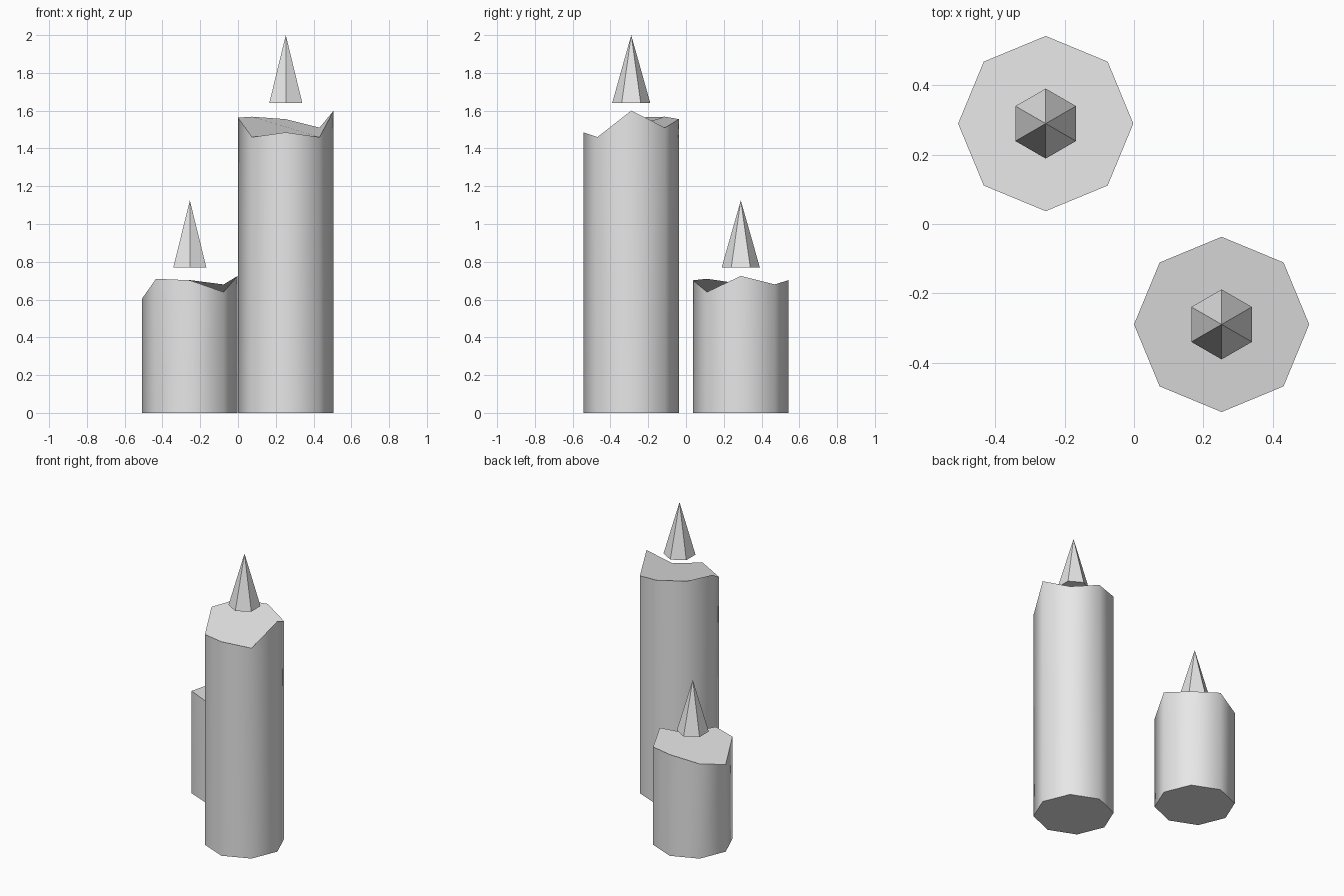
import bpy, bmesh, math

if "Cube" in bpy.data.objects:
    bpy.data.objects.remove(bpy.data.objects["Cube"])

grey = bpy.data.materials.new("wax_grey")
grey.diffuse_color = (0.8, 0.8, 0.8, 1)
grey.use_nodes = True
grey.node_tree.nodes["Principled BSDF"].inputs["Base Color"].default_value = grey.diffuse_color


def finish(bm, name):
    bmesh.ops.recalc_face_normals(bm, faces=bm.faces)
    mesh = bpy.data.meshes.new(name)
    bm.to_mesh(mesh)
    bm.free()
    mesh.materials.append(grey)
    ob = bpy.data.objects.new(name, mesh)
    bpy.context.collection.objects.link(ob)
    return ob


def candle(name, cx, cy, heights, radius=0.253):
    """Octagonal candle with an uneven melted top and smooth sides."""
    bm = bmesh.new()
    n = len(heights)
    ring = [(cx + radius * math.cos(math.tau * i / n),
             cy + radius * math.sin(math.tau * i / n)) for i in range(n)]
    low = [bm.verts.new((x, y, 0)) for x, y in ring]
    top = [bm.verts.new((x, y, h)) for (x, y), h in zip(ring, heights)]
    caps = [bm.faces.new(low[::-1]), bm.faces.new(top)]
    for i in range(n):
        j = (i + 1) % n
        bm.faces.new((low[i], low[j], top[j], top[i])).smooth = True
    # crisp rims
    for cap in caps:
        for e in cap.edges:
            e.smooth = False
    return finish(bm, name)


def flame(name, cx, cy, z0, z1, radius=0.101):
    """Six-sided pointed flame floating above the candle."""
    bm = bmesh.new()
    ring = [bm.verts.new((cx + radius * math.cos(math.pi / 2 + math.tau * i / 6),
                          cy + radius * math.sin(math.pi / 2 + math.tau * i / 6), z0))
            for i in range(6)]
    tip = bm.verts.new((cx, cy, z1))
    bm.faces.new(ring[::-1])
    for i in range(6):
        bm.faces.new((ring[i], ring[(i + 1) % 6], tip))
    return finish(bm, name)


# Rim heights run anticlockwise from +x
candle("tall_candle", 0.253, -0.29,
       [1.60, 1.51, 1.555, 1.568, 1.563, 1.46, 1.485, 1.46])
flame("tall_flame", 0.253, -0.29, 1.64, 2.0)

candle("short_candle", -0.255, 0.29,
       [0.725, 0.68, 0.703, 0.657, 0.605, 0.71, 0.702, 0.64])
flame("short_flame", -0.255, 0.29, 0.77, 1.125)
